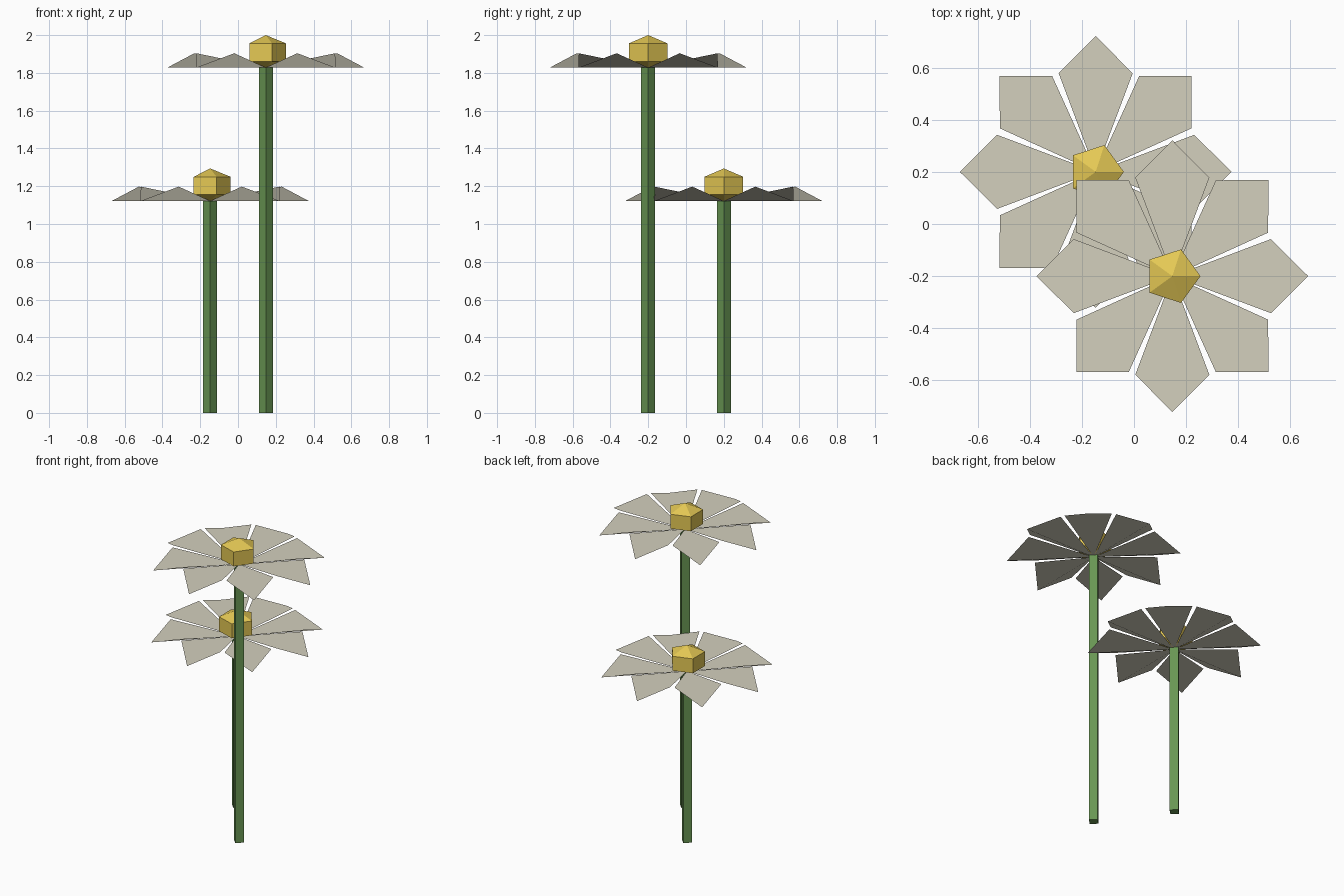
import bpy, bmesh, math
from mathutils import Vector

cube = bpy.data.objects.get("Cube")
if cube:
    bpy.data.objects.remove(cube, do_unlink=True)


def srgb(*rgb):
    """Convert 0-255 display values to a linear colour."""
    return tuple(((c / 255 + 0.055) / 1.055) ** 2.4 for c in rgb) + (1.0,)


def material(name, colour):
    mat = bpy.data.materials.new(name)
    mat.use_nodes = True
    mat.diffuse_color = colour
    mat.node_tree.nodes["Principled BSDF"].inputs["Base Color"].default_value = colour
    return mat


STEM = material("stem_green", srgb(104, 150, 83))
PETAL = material("petal_cream", srgb(212, 208, 190))
GOLD = material("centre_gold", srgb(228, 200, 84))


def finish(bm, name, mat, location):
    mesh = bpy.data.meshes.new(name)
    bm.to_mesh(mesh)
    bm.free()
    mesh.materials.append(mat)
    obj = bpy.data.objects.new(name, mesh)
    obj.location = location
    bpy.context.collection.objects.link(obj)
    return obj


def ring(bm, sides, radius, z):
    return [bm.verts.new((radius * math.cos(math.tau * i / sides),
                          radius * math.sin(math.tau * i / sides), z))
            for i in range(sides)]


def bridge(bm, low, high):
    n = len(low)
    for i in range(n):
        j = (i + 1) % n
        bm.faces.new((low[i], low[j], high[j], high[i]))


def stem(name, location, height):
    # Four-sided post with its edges facing the axes
    bm = bmesh.new()
    low, high = ring(bm, 4, 0.037, 0), ring(bm, 4, 0.037, height)
    bridge(bm, low, high)
    bm.faces.new(low[::-1])
    bm.faces.new(high)
    finish(bm, name, STEM, location)


def petals(name, location, count=8):
    # Kite petals meeting at the middle, side corners lifted, valley to the tip
    bm = bmesh.new()
    for i in range(count):
        angle = math.tau * i / count
        out = Vector((math.cos(angle), math.sin(angle), 0))
        side = Vector((-out.y, out.x, 0))
        lifted = out * 0.378 + Vector((0, 0, 0.076))
        points = (Vector(), lifted - side * 0.142, out * 0.521, lifted + side * 0.142)
        bm.faces.new([bm.verts.new(p) for p in points])
    finish(bm, name, PETAL, location)


def centre(name, location):
    # Five-sided bud with a point above and below
    bm = bmesh.new()
    low, high = ring(bm, 5, 0.108, 0.033), ring(bm, 5, 0.108, 0.128)
    bottom, top = bm.verts.new((0, 0, 0)), bm.verts.new((0, 0, 0.172))
    bridge(bm, low, high)
    for i in range(5):
        j = (i + 1) % 5
        bm.faces.new((low[j], low[i], bottom))
        bm.faces.new((high[i], high[j], top))
    finish(bm, name, GOLD, location)


# The two flowers
for label, x, y, height in (("tall", 0.147, -0.2, 1.828), ("short", -0.147, 0.2, 1.122)):
    stem(label + "_stem", (x, y, 0), height)
    petals(label + "_petals", (x, y, height))
    centre(label + "_flower_centre", (x, y, height))
